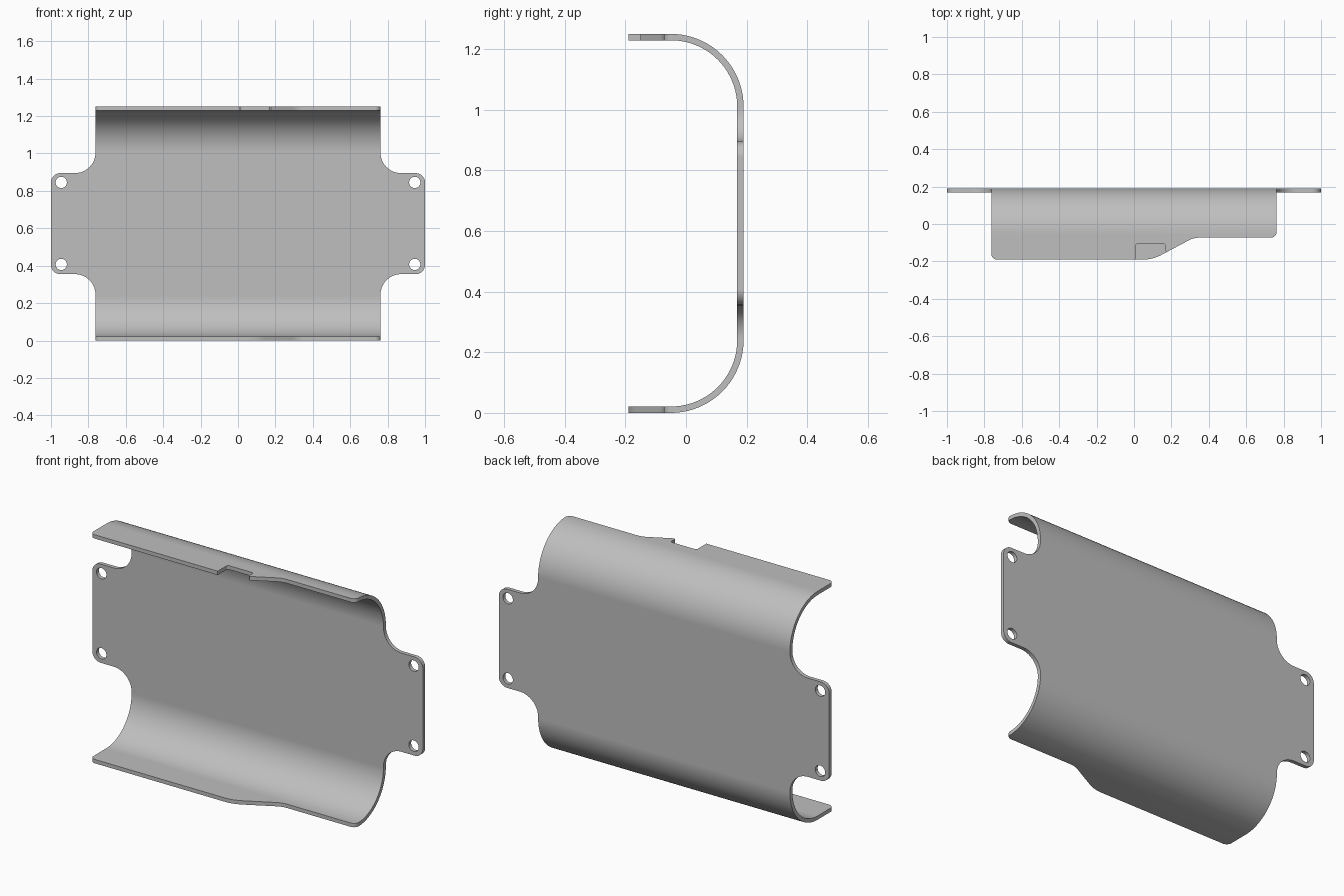
import bpy, bmesh, math
from mathutils import Vector

cube = bpy.data.objects.get("Cube")
if cube:
    bpy.data.objects.remove(cube, do_unlink=True)

HEIGHT, BACK, THICK, BEND = 1.25, 0.19, 0.021, 0.24
BODY, TAB_LOW, TAB_HIGH = 0.762, 0.355, 0.895

grey = bpy.data.materials.new("sheet_metal_grey")
grey.use_nodes = True
colour = (0.52, 0.52, 0.52, 1)
grey.diffuse_color = colour
grey.node_tree.nodes["Principled BSDF"].inputs["Base Color"].default_value = colour


def rounded(corners, steps=20):
    """Polygon from (a, b, radius) corners, with each corner filleted."""
    points = []
    for i, (a, b, radius) in enumerate(corners):
        p = Vector((a, b))
        if not radius:
            points.append(p)
            continue
        d1 = (Vector(corners[i - 1][:2]) - p).normalized()
        d2 = (Vector(corners[(i + 1) % len(corners)][:2]) - p).normalized()
        half = d1.angle(d2) / 2
        centre = p + (d1 + d2).normalized() * radius / math.sin(half)
        start = p + d1 * radius / math.tan(half) - centre
        end = p + d2 * radius / math.tan(half) - centre
        a0 = math.atan2(start.y, start.x)
        turn = math.atan2(start.x * end.y - start.y * end.x, start.dot(end))
        for k in range(steps + 1):
            ang = a0 + turn * k / steps
            points.append(centre + Vector((math.cos(ang), math.sin(ang))) * radius)
    return points


def prism(name, corners, place, low, high):
    """Extrude a filleted polygon; place(a, b, depth) gives the 3D position."""
    bm = bmesh.new()
    face = bm.faces.new([bm.verts.new(place(p.x, p.y, low)) for p in rounded(corners)])
    new = bmesh.ops.extrude_face_region(bm, geom=[face])["geom"]
    shift = Vector(place(0, 0, high)) - Vector(place(0, 0, low))
    bmesh.ops.translate(bm, vec=shift, verts=[g for g in new if isinstance(g, bmesh.types.BMVert)])
    bmesh.ops.recalc_face_normals(bm, faces=bm.faces)
    mesh = bpy.data.meshes.new(name)
    bm.to_mesh(mesh)
    bm.free()
    obj = bpy.data.objects.new(name, mesh)
    bpy.context.collection.objects.link(obj)
    return obj


def cut(target, cutter, operation):
    bpy.context.view_layer.objects.active = target
    mod = target.modifiers.new("cut", "BOOLEAN")
    mod.operation, mod.solver, mod.object = operation, "EXACT", cutter
    bpy.ops.object.modifier_apply(modifier=mod.name)
    bpy.data.objects.remove(cutter, do_unlink=True)


def along_x(a, b, d):
    return (d, a, b)


def along_y(a, b, d):
    return (a, d, b)


def along_z(a, b, d):
    return (a, b, d)


# Bent channel: back wall with two curved flanges
inner, inside = BEND - THICK, BACK - THICK
plate = prism("bent_mounting_plate", [
    (-0.3, 0, 0), (BACK, 0, BEND), (BACK, HEIGHT, BEND), (-0.3, HEIGHT, 0),
    (-0.3, HEIGHT - THICK, 0), (inside, HEIGHT - THICK, inner),
    (inside, THICK, inner), (-0.3, THICK, 0)], along_x, -1.1, 1.1)

# Front outline: body with filleted side tabs
right_side = [(BODY, -0.1, 0), (BODY, TAB_LOW, 0.11), (1, TAB_LOW, 0.05),
              (1, TAB_HIGH, 0.05), (BODY, TAB_HIGH, 0.11), (BODY, HEIGHT + 0.1, 0)]
left_side = [(-x, z, r) for x, z, r in reversed(right_side)]
cut(plate, prism("outline_cutter", right_side + left_side, along_y, -0.5, 0.5), "INTERSECT")

# Flange lip outline: deep on the right, stepping back on the left
lip = BODY + 0.0005
cut(plate, prism("lip_cutter", [
    (-1.2, 0.3, 0), (-1.2, 0, 0), (-lip, 0, 0), (-lip, -0.19, 0.03),
    (0.1, -0.19, 0.2), (0.32, -0.073, 0.12), (lip, -0.073, 0.03),
    (lip, 0, 0), (1.2, 0, 0), (1.2, 0.3, 0)], along_z, -0.1, HEIGHT + 0.1), "INTERSECT")

# Small notch in the upper flange only
cut(plate, prism("notch_cutter", [
    (0.01, -0.3, 0), (0.01, -0.105, 0.012), (0.168, -0.105, 0.012),
    (0.168, -0.145, 0.008), (0.185, -0.155, 0), (0.185, -0.3, 0)],
    along_z, HEIGHT - 0.1, HEIGHT + 0.1), "DIFFERENCE")

# Screw holes in the tabs
for x in (-0.945, 0.945):
    for z in (0.407, 0.845):
        bpy.ops.mesh.primitive_cylinder_add(vertices=32, radius=0.03, depth=0.2,
                                            location=(x, BACK, z),
                                            rotation=(math.pi / 2, 0, 0))
        cut(plate, bpy.context.object, "DIFFERENCE")

# Material and smooth bends
plate.data.materials.clear()
plate.data.materials.append(grey)
for poly in plate.data.polygons:
    poly.material_index = 0
bpy.ops.object.select_all(action="DESELECT")
plate.select_set(True)
bpy.context.view_layer.objects.active = plate
bpy.ops.object.shade_smooth_by_angle(angle=math.radians(30))
weighted = plate.modifiers.new("even_shading", "WEIGHTED_NORMAL")
weighted.keep_sharp = True
